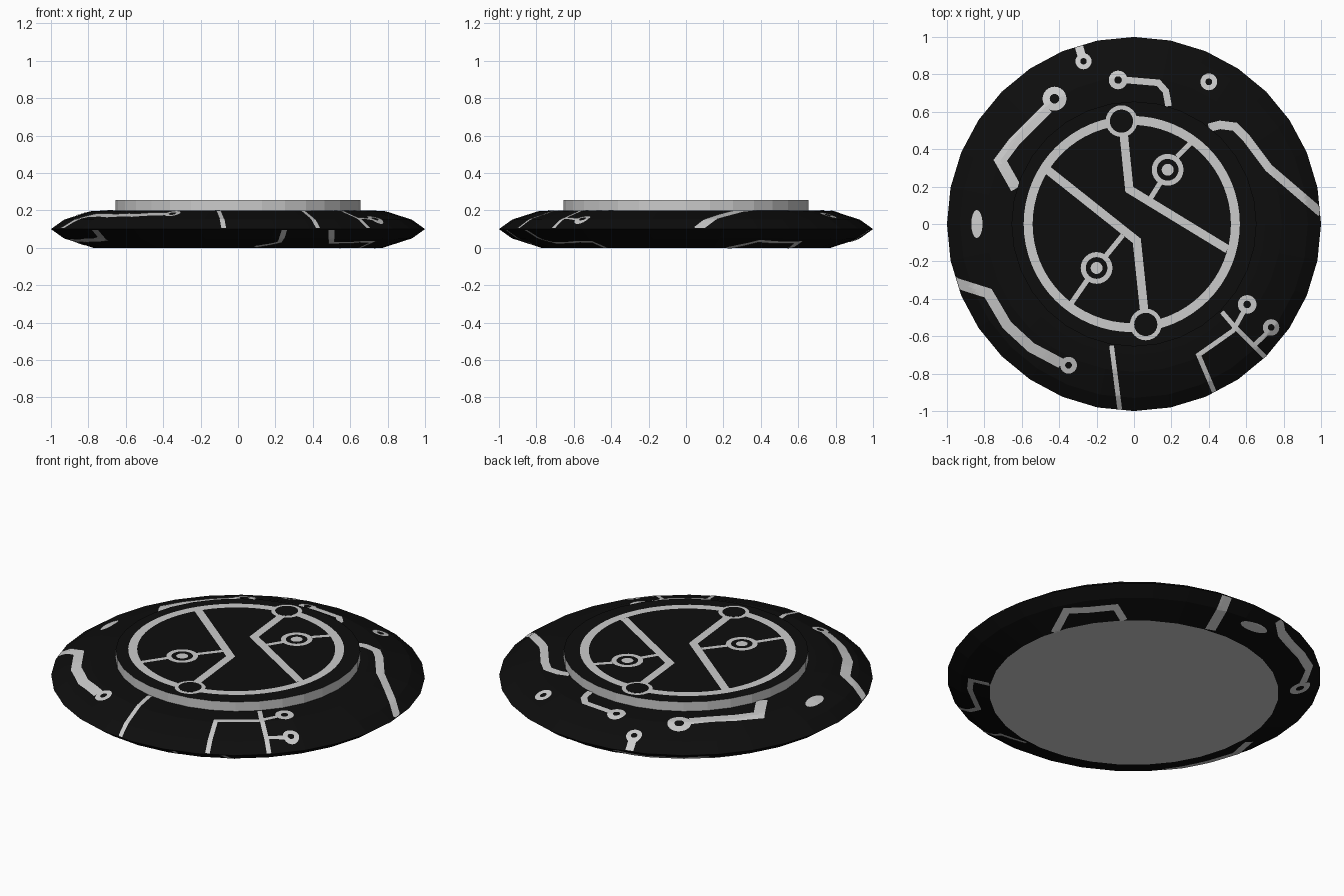
import bpy, bmesh, math
from mathutils import Vector

if "Cube" in bpy.data.objects:
    bpy.data.objects.remove(bpy.data.objects["Cube"])

N = 32            # sides of the disc
LIFT = 0.003      # painted plates sit just above the surface


def material(name, v):
    m = bpy.data.materials.new(name)
    m.diffuse_color = (v, v, v, 1)
    m.use_nodes = True
    m.node_tree.nodes["Principled BSDF"].inputs["Base Color"].default_value = m.diffuse_color
    return m


black = material("black", 0.004)
grey = material("light grey", 0.6)


def make_object(name, bm, mats):
    me = bpy.data.meshes.new(name)
    bm.to_mesh(me)
    bm.free()
    for m in mats:
        me.materials.append(m)
    ob = bpy.data.objects.new(name, me)
    bpy.context.collection.objects.link(ob)
    return ob


def lathe(name, profile, grey_rule):
    """Turned solid with flat caps; faces meeting grey_rule become grey."""
    bm = bmesh.new()
    rings = [[bm.verts.new((r * math.cos(2 * math.pi * i / N), r * math.sin(2 * math.pi * i / N), z))
              for i in range(N)] for r, z in profile]
    for a, b in zip(rings, rings[1:]):
        for i in range(N):
            j = (i + 1) % N
            bm.faces.new((a[i], a[j], b[j], b[i]))
    bm.faces.new(rings[0][::-1])
    bm.faces.new(rings[-1])
    bm.normal_update()
    for f in bm.faces:
        f.material_index = int(grey_rule(f.normal))
    return make_object(name, bm, [black, grey])


# Main bodies
TOP = [(0.70, 0.20), (0.79, 0.195), (0.93, 0.15), (1.0, 0.10)]
LOW = [(0.774, 0.0), (0.93, 0.05), (1.0, 0.10)]
lathe("disc_body", LOW + TOP[::-1][1:], lambda n: n.z < -0.99)
lathe("raised_puck", [(0.655, 0.19), (0.655, 0.255)], lambda n: abs(n.z) < 0.5)


# Surface that the markings follow
def on_surface(x, y, where, lift):
    if where == "puck":
        return (x, y, 0.255 + lift)
    step = 2 * math.pi / N
    r = math.hypot(x, y)
    k = math.cos(math.atan2(y, x) % step - step / 2) / math.cos(step / 2)
    if r * k > 0.998:
        s = 0.998 / (r * k)
        x, y, r = x * s, y * s, r * s
    r *= k
    prof = TOP if where == "top" else LOW
    z = prof[0][1]
    for (r0, z0), (r1, z1) in zip(prof, prof[1:]):
        if r >= r0:
            z = z0 + (z1 - z0) * (r - r0) / (r1 - r0)
    return (x, y, z + (lift if where == "top" else -lift))


def sheet(name, rows, where, mat, lift=LIFT):
    """Thin plate from a grid of xy points, draped on the surface."""
    bm = bmesh.new()
    grid = [[bm.verts.new(on_surface(x, y, where, lift)) for x, y in row] for row in rows]
    for a, b in zip(grid, grid[1:]):
        for i in range(len(a) - 1):
            bm.faces.new((a[i], a[i + 1], b[i + 1], b[i]))
    bmesh.ops.remove_doubles(bm, verts=bm.verts, dist=1e-5)
    bm.normal_update()
    side = -1 if where == "low" else 1
    for f in bm.faces:
        if f.normal.z * side < 0:
            f.normal_flip()
    make_object(name, bm, [mat])


def trace(name, pts, width, where):
    """Mitred ribbon along a path."""
    pts = [Vector(p) for p in pts]
    dirs = [(b - a).normalized() for a, b in zip(pts, pts[1:])]
    edges = []
    for i, p in enumerate(pts):
        d0, d1 = dirs[max(i - 1, 0)], dirs[min(i, len(dirs) - 1)]
        t = (d0 + d1).normalized()
        n = Vector((-t.y, t.x)) * (width / 2 / max(t.dot(d0), 0.5))
        edges.append((p - n, p + n))
    rows = []
    for (a0, b0), (a1, b1) in zip(edges, edges[1:]):
        n = max(1, int((a1 - a0 + b1 - b0).length / 2 / 0.02))
        for i in range(n + 1):
            a, b = a0.lerp(a1, i / n), b0.lerp(b1, i / n)
            rows.append([a.lerp(b, j / 4) for j in range(5)])
    sheet(name, rows, where, grey)


def ring(name, c, outer, inner, where, mat=grey, lift=LIFT, sx=1.0, seg=24):
    rows = []
    for k in range(5):
        r = max(outer + (inner - outer) * k / 4, 1e-7)
        rows.append([(c[0] + sx * r * math.cos(2 * math.pi * i / seg),
                      c[1] + r * math.sin(2 * math.pi * i / seg)) for i in range(seg + 1)])
    sheet(name, rows, where, mat, lift)


# Puck emblem: large ring, two bent bars, two nodes, two targets
ring("puck_ring", (-0.012, 0), 0.578, 0.53, "puck", seg=64)
trace("bent_bar_upper", [(-0.055, 0.48), (-0.025, 0.185), (0.5, -0.135)], 0.045, "puck")
trace("bent_bar_lower", [(-0.47, 0.295), (0.015, -0.09), (0.055, -0.47)], 0.045, "puck")
for c in [(-0.067, 0.55), (0.063, -0.537)]:
    ring("node_rim", c, 0.085, 0.06, "puck", lift=0.004)
    ring("node_centre", c, 0.062, 0, "puck", black, 0.006)
for c in [(0.18, 0.29), (-0.2, -0.235)]:
    ring("target_ring", c, 0.085, 0.058, "puck")
    ring("target_dot", c, 0.032, 0, "puck")
for p in [[(0.09, 0.14), (0.14, 0.22)], [(0.23, 0.36), (0.31, 0.44)],
          [(-0.06, -0.06), (-0.15, -0.17)], [(-0.25, -0.3), (-0.34, -0.43)]]:
    trace("target_stem", p, 0.027, "puck")

# Circuit traces on the upper slope
UPPER = [
    (0.06, [(-0.46, 0.62), (-0.64, 0.44), (-0.715, 0.34), (-0.63, 0.19)]),
    (0.045, [(-0.3, 0.97), (-0.28, 0.9)]),
    (0.035, [(-0.045, 0.77), (0.13, 0.755), (0.17, 0.71), (0.185, 0.63)]),
    (0.045, [(0.4, 0.515), (0.46, 0.53), (0.54, 0.52), (0.6, 0.46), (0.72, 0.3), (1.0, 0.06)]),
    (0.055, [(-0.97, -0.31), (-0.78, -0.37), (-0.68, -0.54), (-0.55, -0.66), (-0.39, -0.745)]),
    (0.025, [(-0.12, -0.65), (-0.075, -1.0)]),
    (0.025, [(0.43, -0.9), (0.345, -0.7), (0.53, -0.57), (0.585, -0.47)]),
    (0.025, [(0.47, -0.47), (0.53, -0.54), (0.7, -0.71)]),
    (0.025, [(0.64, -0.65), (0.71, -0.585)]),
]
for w, p in UPPER:
    trace("upper_trace", p, w, "top")
for x, y, r in [(-0.425, 0.67, 0.064), (-0.27, 0.87, 0.043), (-0.085, 0.77, 0.05), (0.4, 0.76, 0.045),
                (-0.35, -0.755, 0.045), (0.605, -0.43, 0.05), (0.733, -0.553, 0.044)]:
    ring("upper_pad", (x, y), r, r * 0.4, "top")
ring("upper_blob", (-0.84, 0), 0.075, 0, "top", sx=0.4)

# Circuit traces on the lower slope
LOWER = [
    (0.04, [(0.74, 0.22), (0.8, 0.39), (0.63, 0.6), (0.54, 0.56)]),
    (0.06, [(0.175, 0.99), (0.118, 0.775)]),
    (0.04, [(-0.2, 0.97), (-0.268, 0.91), (-0.5, 0.8), (-0.62, 0.72), (-0.67, 0.61)]),
    (0.05, [(-0.83, -0.03), (-0.88, -0.2), (-0.8, -0.42), (-0.72, -0.57), (-0.77, -0.64)]),
    (0.03, [(0.5, -0.87), (0.5, -0.7), (0.66, -0.58), (0.72, -0.5), (0.65, -0.43)]),
    (0.03, [(0.09, -0.79), (0.22, -0.84), (0.25, -0.97)]),
]
for w, p in LOWER:
    trace("lower_trace", p, w, "low")
ring("lower_pad", (-0.69, 0.56), 0.055, 0.022, "low")
ring("lower_blob", (-0.085, 0.897), 0.028, 0, "low", sx=3.2)
